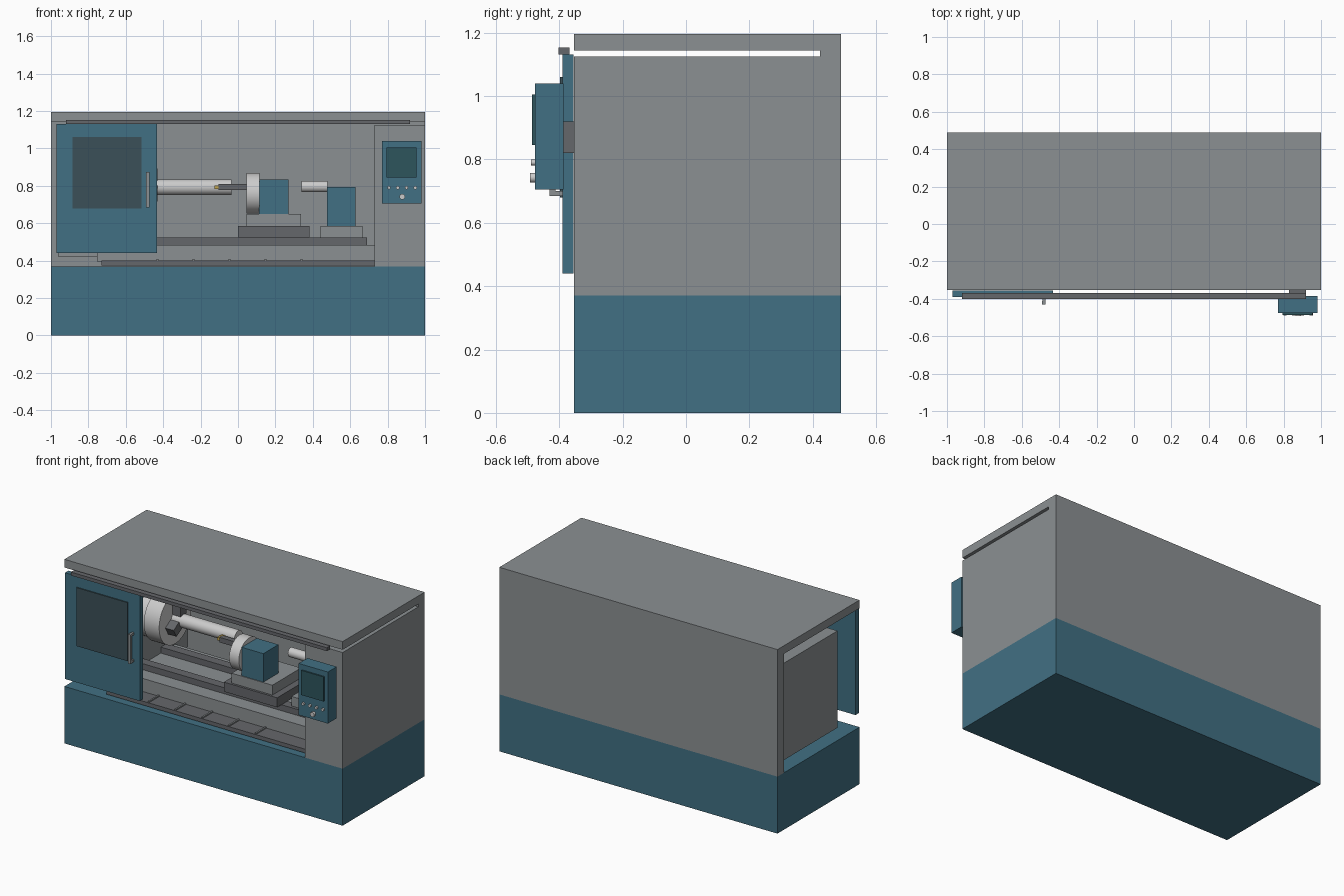
import bpy, math
from mathutils import Matrix, Vector

if "Cube" in bpy.data.objects:
    bpy.data.objects.remove(bpy.data.objects["Cube"])


def mat(name, r, g, b):
    m = bpy.data.materials.new(name)
    m.diffuse_color = (r, g, b, 1)
    m.use_nodes = True
    m.node_tree.nodes["Principled BSDF"].inputs["Base Color"].default_value = m.diffuse_color
    return m


TEAL = mat("teal_paint", 0.053, 0.162, 0.227)
GREY = mat("grey_paint", 0.26, 0.28, 0.29)
DARK = mat("dark_steel", 0.13, 0.135, 0.145)
SILVER = mat("bright_steel", 0.6, 0.6, 0.59)
GLASS = mat("dark_glass", 0.044, 0.08, 0.098)
SCREEN = mat("screen_glass", 0.027, 0.089, 0.107)
GOLD = mat("carbide_gold", 0.55, 0.38, 0.08)


def box(name, x, y, z, m):
    """Box given by its (min, max) range on each axis."""
    bpy.ops.mesh.primitive_cube_add(size=1)
    o = bpy.context.object
    o.name = name
    o.data.transform(Matrix.Diagonal((x[1] - x[0], y[1] - y[0], z[1] - z[0], 1)))
    o.location = [(a + b) / 2 for a, b in (x, y, z)]
    o.data.materials.append(m)
    return o


def rod(name, axis, span, c, r, m, sides=48):
    """Cylinder along x or y; c holds the other two coordinates."""
    bpy.ops.mesh.primitive_cylinder_add(vertices=sides, radius=r, depth=span[1] - span[0])
    o = bpy.context.object
    o.name = name
    mid = sum(span) / 2
    if axis == "x":
        o.data.transform(Matrix.Rotation(math.pi / 2, 4, "Y"))
        o.location = (mid, c[0], c[1])
    else:
        o.data.transform(Matrix.Rotation(math.pi / 2, 4, "X"))
        o.location = (c[0], mid, c[1])
    o.data.materials.append(m)
    bpy.ops.object.shade_smooth_by_angle(angle=math.radians(35))
    return o


FRONT, BACK = -0.354, 0.489
AY, AZ = 0.055, 0.793  # spindle axis

# Enclosure
box("base", (-1, 1), (FRONT, BACK), (0, 0.37), TEAL)
box("back_wall", (-1, 1), (0.423, BACK), (0.37, 1.143), GREY)
box("roof", (-1, 1), (FRONT, BACK), (1.143, 1.196), GREY)
box("right_column", (0.73, 1), (FRONT, 0.423), (0.37, 1.125), GREY)
box("door_rail", (-0.92, 0.92), (-0.402, -0.368), (1.131, 1.153), DARK)

# Sliding door with window and handle
box("door", (-0.97, -0.433), (-0.39, -0.355), (0.44, 1.131), TEAL)
box("door_window", (-0.885, -0.517), (-0.397, -0.388), (0.68, 1.06), GLASS)
box("door_handle", (-0.491, -0.472), (-0.43, -0.412), (0.685, 0.875), GREY)
for i, z in enumerate((0.685, 0.86)):
    box(f"handle_standoff_{i}", (-0.489, -0.474), (-0.413, -0.389), (z, z + 0.015), GREY)

# Control panel
box("panel_mount", (0.83, 0.92), (-0.388, FRONT), (0.82, 0.92), DARK)
box("control_panel", (0.77, 0.98), (-0.477, -0.386), (0.705, 1.04), TEAL)
box("panel_screen", (0.795, 0.955), (-0.486, -0.476), (0.845, 1.005), SCREEN)
for i in range(4):
    rod(f"panel_button_{i}", "y", (-0.489, -0.476), (0.807 + i * 0.047, 0.79), 0.009, SILVER, 16)
rod("panel_knob", "y", (-0.493, -0.476), (0.878, 0.742), 0.015, SILVER, 24)

# Bed, guide rails and chip tray
box("bed", (-0.755, 0.75), (-0.2, 0.3), (0.395, 0.485), GREY)
for name, y in (("front", -0.1), ("rear", 0.15)):
    box(f"{name}_guide_rail", (-0.69, 0.69), (y, y + 0.06), (0.485, 0.524), DARK)
box("chip_tray", (-0.73, 0.73), (-0.31, -0.19), (0.375, 0.4), DARK)
for i in range(5):
    x = -0.43 + i * 0.1925
    box(f"tray_rib_{i}", (x - 0.005, x + 0.005), (-0.305, -0.2), (0.398, 0.408), GREY)

# Headstock, chuck and workpiece
box("headstock", (-0.96, -0.66), (-0.185, 0.423), (0.42, 1.05), GREY)
rod("spindle_flange", "x", (-0.66, -0.6), (AY, AZ), 0.15, SILVER)
rod("chuck", "x", (-0.6, -0.49), (AY, AZ), 0.165, SILVER)
for i in range(3):
    jaw = box(f"chuck_jaw_{i}", (-0.5, -0.43), (-0.03, 0.03), (0.035, 0.1), DARK)
    jaw.data.transform(Matrix.Translation((0, 0, 0.068)))
    jaw.location = Vector((-0.465, AY, AZ))
    jaw.rotation_euler.x = i * math.tau / 3
rod("workpiece", "x", (-0.5, -0.035), (AY, AZ), 0.042, SILVER)

# Carriage with tool turret
box("carriage_saddle", (0, 0.383), (-0.145, 0.22), (0.524, 0.586), DARK)
box("cross_slide", (0.045, 0.338), (-0.13, 0.165), (0.586, 0.65), GREY)
box("turret_body", (0.113, 0.27), (-0.125, 0.03), (0.65, 0.835), TEAL)
rod("turret_disc", "x", (0.045, 0.115), (-0.047, 0.76), 0.108, SILVER)
box("tool_holder", (-0.105, 0.05), (-0.042, -0.008), (0.777, 0.81), DARK)
box("tool_tip", (-0.125, -0.1), (-0.035, 0.012), (0.783, 0.802), GOLD)

# Tailstock
box("tailstock_base", (0.44, 0.665), (-0.08, 0.2), (0.524, 0.586), GREY)
box("tailstock_body", (0.475, 0.628), (-0.03, 0.145), (0.586, 0.795), TEAL)
rod("tailstock_quill", "x", (0.34, 0.478), (AY, 0.796), 0.03, SILVER, 32)
